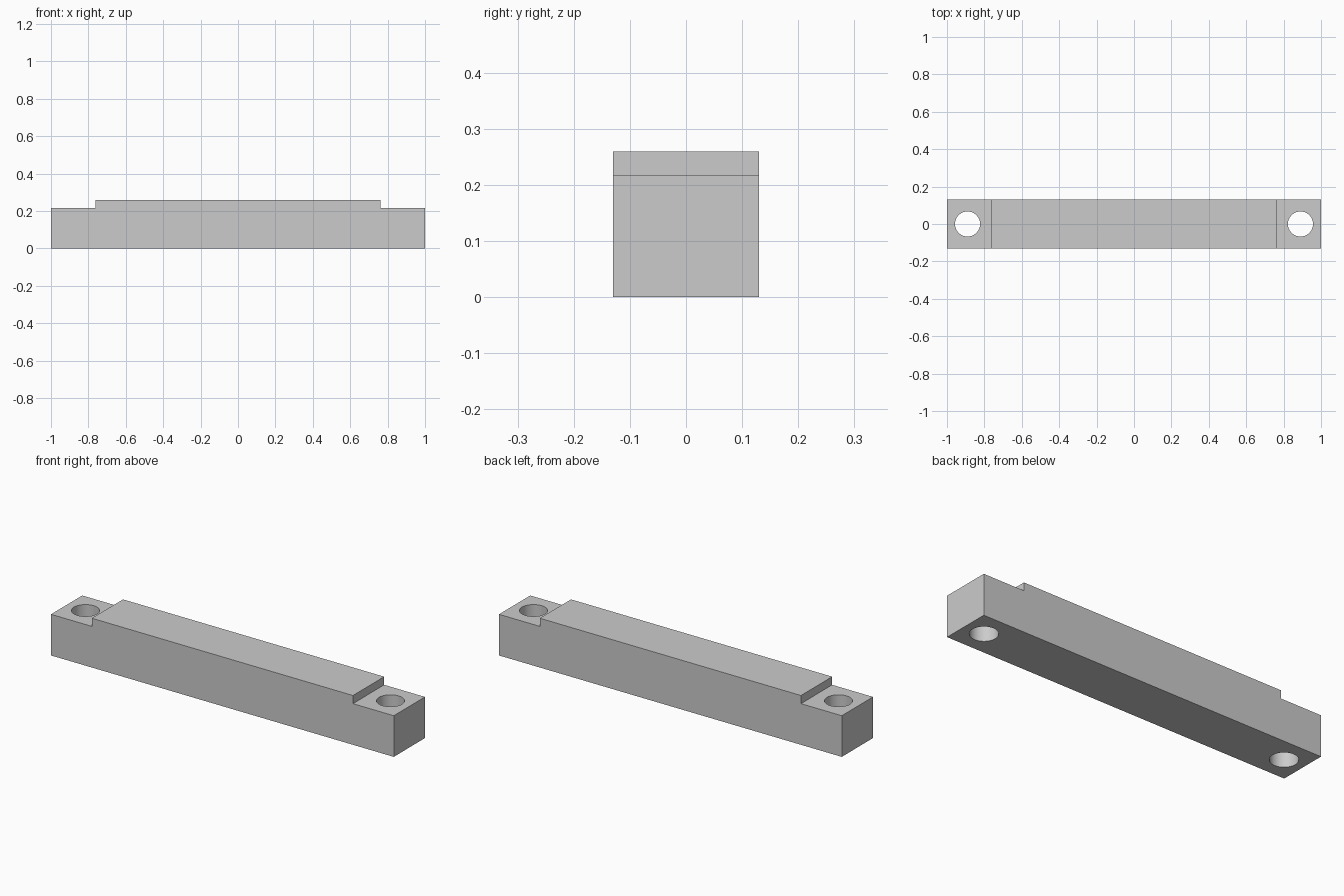
import bpy, bmesh, math

if "Cube" in bpy.data.objects:
    bpy.data.objects.remove(bpy.data.objects["Cube"], do_unlink=True)

HALF_LENGTH, HALF_DEPTH, HEIGHT = 1.0, 0.13, 0.26
STEP_X, STEP_Z = 0.762, 0.217
HOLE_X, HOLE_RADIUS = 0.89, 0.067

# Plain grey metal
grey = bpy.data.materials.new("grey metal")
grey.use_nodes = True
colour = (0.6, 0.6, 0.6, 1)
grey.diffuse_color = colour
grey.node_tree.nodes["Principled BSDF"].inputs["Base Color"].default_value = colour

# Bar: stepped side profile extruded through the depth
right_half = [(HALF_LENGTH, 0), (HALF_LENGTH, STEP_Z), (STEP_X, STEP_Z), (STEP_X, HEIGHT)]
profile = right_half + [(-x, z) for x, z in reversed(right_half)]
bm = bmesh.new()
face = bm.faces.new([bm.verts.new((x, -HALF_DEPTH, z)) for x, z in profile])
extruded = bmesh.ops.extrude_face_region(bm, geom=[face])["geom"]
bmesh.ops.translate(bm, vec=(0, 2 * HALF_DEPTH, 0),
                    verts=[v for v in extruded if isinstance(v, bmesh.types.BMVert)])
bmesh.ops.recalc_face_normals(bm, faces=bm.faces)
mesh = bpy.data.meshes.new("mounting_bar")
bm.to_mesh(mesh)
bm.free()
mesh.materials.append(grey)
bar = bpy.data.objects.new("mounting_bar", mesh)
bpy.context.collection.objects.link(bar)


# Bolt hole through each lowered end
def drill(name, x):
    bpy.ops.mesh.primitive_cylinder_add(vertices=64, radius=HOLE_RADIUS, depth=1,
                                        location=(x, 0, HEIGHT / 2))
    cutter = bpy.context.object
    cutter.name = name
    cutter.hide_render = True
    cutter.data.materials.append(grey)
    cut = bar.modifiers.new(name, "BOOLEAN")
    cut.operation = "DIFFERENCE"
    cut.solver = "EXACT"
    cut.object = cutter
    bpy.context.view_layer.objects.active = bar
    bpy.ops.object.modifier_apply(modifier=cut.name)
    bpy.data.objects.remove(cutter, do_unlink=True)


drill("left_bolt_hole", HOLE_X)
drill("right_bolt_hole", -HOLE_X)

# Smooth hole walls, sharp edges elsewhere
bpy.ops.object.select_all(action="DESELECT")
bar.select_set(True)
bpy.context.view_layer.objects.active = bar
bpy.ops.object.shade_smooth_by_angle(angle=math.radians(30))
